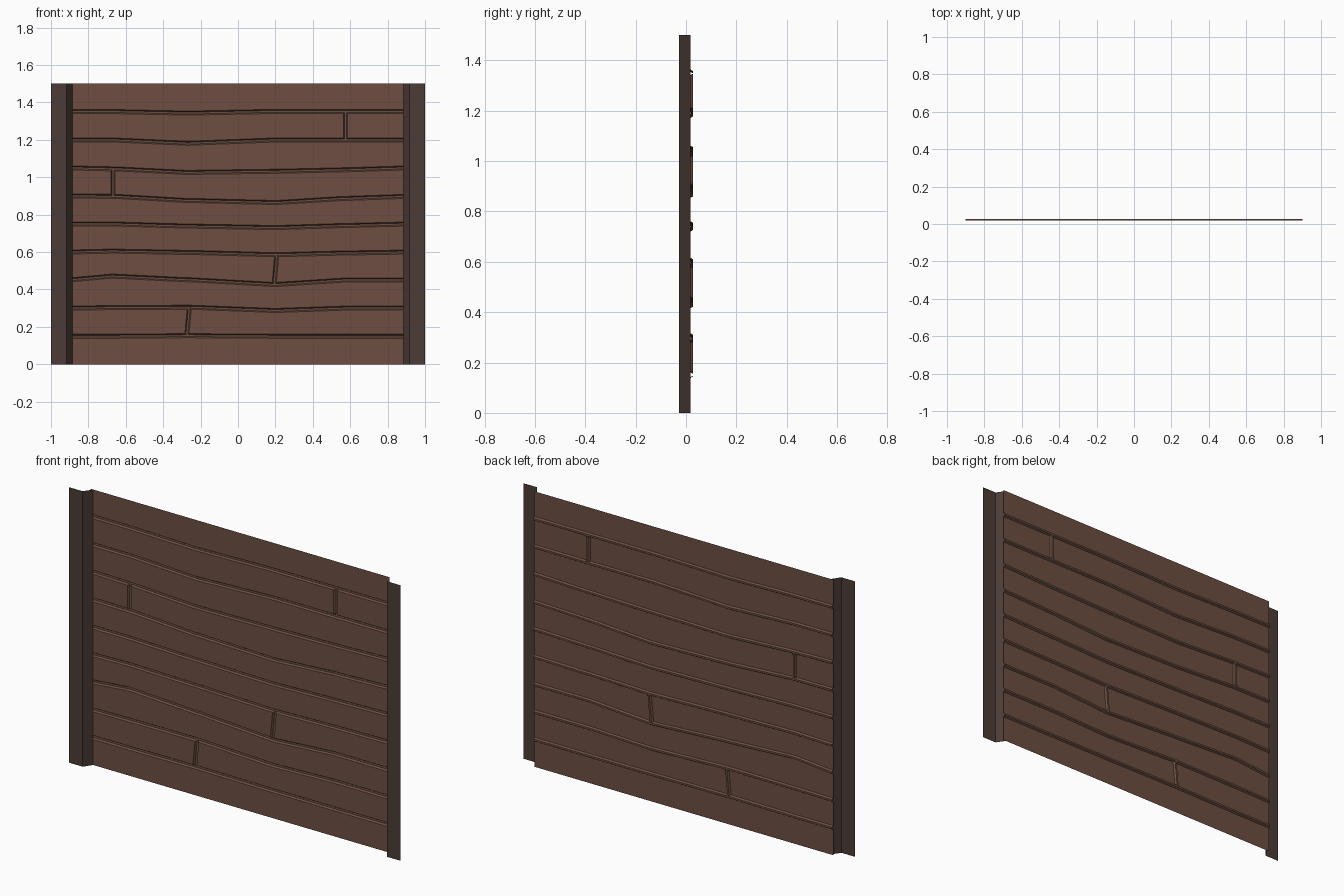
import bpy, bmesh

if "Cube" in bpy.data.objects:
    bpy.data.objects.remove(bpy.data.objects["Cube"])

FRONT, FACE, FLOOR = -0.028, 0.018, 0.028   # y of post front, plank face, groove floor
TOP, HALF = 1.5, 0.9
OFFS = (-0.011, -0.005, 0.005, 0.011)       # groove cross-section offsets


def material(name, rgb):
    m = bpy.data.materials.new(name)
    m.diffuse_color = (*rgb, 1)
    m.use_nodes = True
    m.node_tree.nodes["Principled BSDF"].inputs["Base Color"].default_value = m.diffuse_color
    return m


def make_grid(name, rows, mat):
    """Sheet from rows of points running along +x or up, facing the front."""
    bm = bmesh.new()
    vs = [[bm.verts.new(p) for p in r] for r in rows]
    for a, b in zip(vs, vs[1:]):
        for i in range(len(a) - 1):
            bm.faces.new((a[i], a[i + 1], b[i + 1], b[i]))
    me = bpy.data.meshes.new(name)
    bm.to_mesh(me)
    bm.free()
    me.materials.append(mat)
    ob = bpy.data.objects.new(name, me)
    bpy.context.collection.objects.link(ob)
    return ob


plank_mat = material("plank_brown", (0.153, 0.076, 0.055))
post_mat = material("post_dark_brown", (0.072, 0.046, 0.038))

# wavy grooves: height at each of six stations, bottom to top
grooves = [
    (0.150, 0.150, 0.153, 0.150, 0.150, 0.150),
    (0.300, 0.303, 0.305, 0.288, 0.300, 0.300),
    (0.451, 0.471, 0.452, 0.427, 0.450, 0.450),
    (0.600, 0.605, 0.598, 0.586, 0.595, 0.600),
    (0.750, 0.750, 0.739, 0.731, 0.742, 0.750),
    (0.900, 0.898, 0.876, 0.865, 0.887, 0.898),
    (1.050, 1.045, 1.026, 1.032, 1.040, 1.050),
    (1.200, 1.199, 1.182, 1.199, 1.199, 1.200),
    (1.352, 1.351, 1.343, 1.352, 1.352, 1.352),
]
# upright joints: (x, groove below, sideways lean)
joints = [(-0.668, 5, 0.0), (-0.267, 0, 0.006), (0.2, 2, 0.006), (0.575, 7, 0.0)]

# columns: (x, station, joint index, is joint floor)
cols = [(-HALF, 0, None, False)]
for j, (x, _, _) in enumerate(joints):
    cols += [(x + o, j + 1, j, k in (1, 2)) for k, o in enumerate(OFFS)]
cols.append((HALF, 5, None, False))

# planked panel: one sheet with recessed grooves and joints
rows = [[(c[0], FACE, 0) for c in cols]]
for g, heights in enumerate(grooves):
    for k, o in enumerate(OFFS):
        row = []
        for x, s, j, deep in cols:
            y = FLOOR if k in (1, 2) else FACE
            if j is not None:
                _, below, lean = joints[j]
                if k == 3 and g == below:
                    x, y = x - lean, FLOOR if deep else y
                elif k == 0 and g == below + 1:
                    x, y = x + lean, FLOOR if deep else y
            row.append((x, y, heights[s] + o))
        rows.append(row)
rows.append([(c[0], FACE, TOP) for c in cols])
make_grid("plank_panel", rows, plank_mat)

# side posts: open front strip with a slanted inner return
for side, name in ((-1, "left_post"), (1, "right_post")):
    prof = [(side * 1.0, FRONT), (side * 0.916, FRONT), (side * 0.885, FACE)]
    prof.sort()
    make_grid(name, [[(x, y, z) for x, y in prof] for z in (0, TOP)], post_mat)
